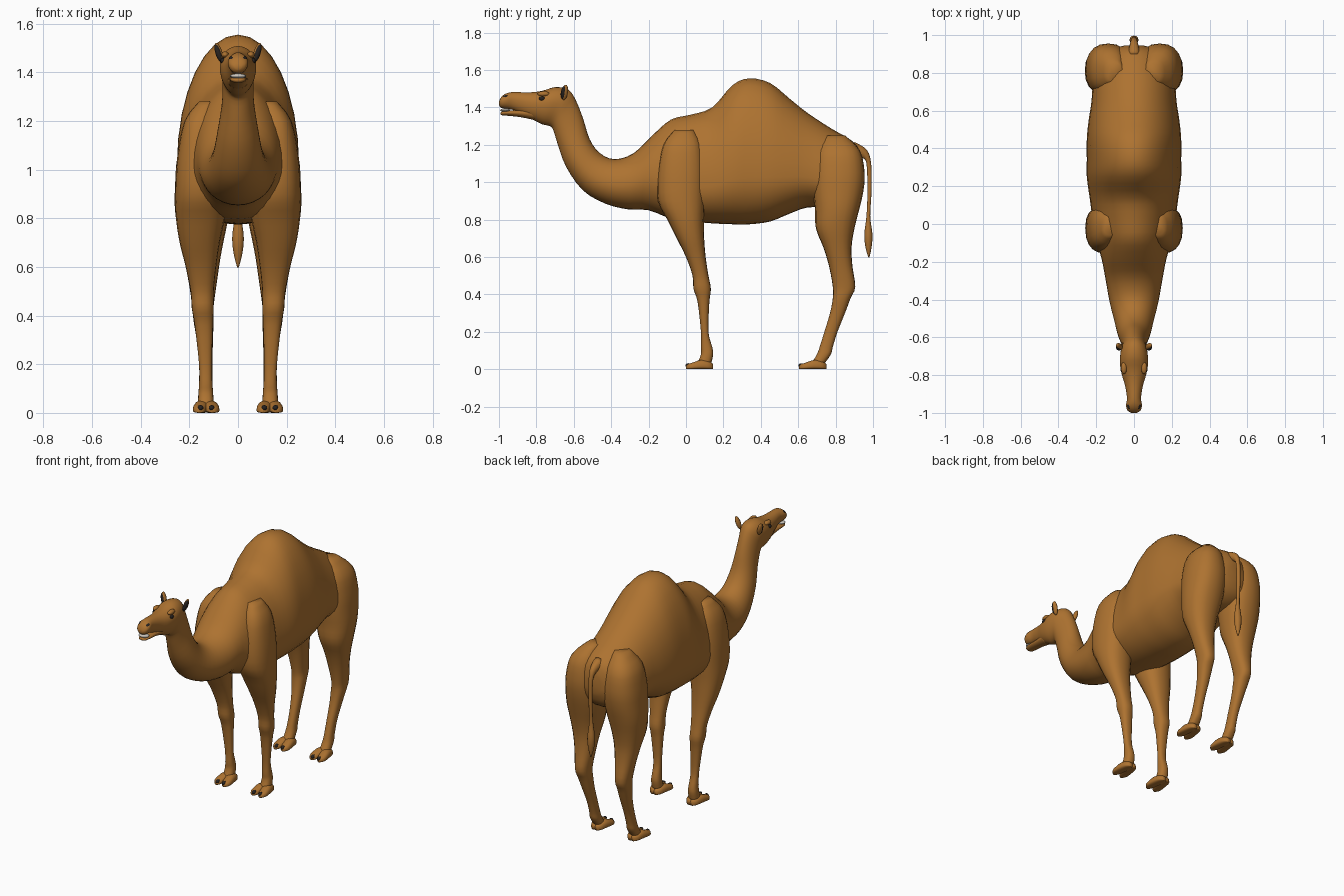
import bpy, bmesh, math
from mathutils import Vector, Matrix


def material(name, rgb):
    m = bpy.data.materials.new(name)
    m.diffuse_color = (*rgb, 1)
    return m


FUR = material("fur", (0.42, 0.17, 0.03))
DARK = material("dark", (0.02, 0.016, 0.014))
PALE = material("pale", (0.6, 0.56, 0.5))


def finish(name, bm, mat):
    bmesh.ops.recalc_face_normals(bm, faces=bm.faces)
    me = bpy.data.meshes.new(name)
    bm.to_mesh(me)
    bm.free()
    me.materials.append(mat)
    for p in me.polygons:
        p.use_smooth = True
    ob = bpy.data.objects.new(name, me)
    bpy.context.collection.objects.link(ob)
    return ob


def catmull(a, b, c, d, t):
    return [0.5 * (2 * q + (r - p) * t + (2 * p - 5 * q + 4 * r - s) * t * t
                   + (3 * q - p - 3 * r + s) * t ** 3) for p, q, r, s in zip(a, b, c, d)]


def loft(name, rings, mat=FUR, n=24, power=1.0, steps=3):
    """Ring = (top y, top z, bottom y, bottom z, half width, centre x, height of widest point 0..1)."""
    fine = []
    for i in range(len(rings) - 1):
        a, d = rings[max(i - 1, 0)], rings[min(i + 2, len(rings) - 1)]
        fine += [catmull(a, rings[i], rings[i + 1], d, k / steps) for k in range(steps)]
    fine.append(rings[-1])
    bm = bmesh.new()
    loops = []
    for yt, zt, yb, zb, w, cx, f in fine:
        top, bot = Vector((cx, yt, zt)), Vector((cx, yb, zb))
        mid = bot.lerp(top, f)
        loop = []
        for k in range(n):
            a = 2 * math.pi * k / n
            c, s = [math.copysign(abs(v) ** power, v) for v in (math.cos(a), math.sin(a))]
            loop.append(bm.verts.new(mid + Vector((w * c, 0, 0)) + abs(s) * ((top if s > 0 else bot) - mid)))
        loops.append(loop)
    for p, q in zip(loops, loops[1:]):
        for k in range(n):
            bm.faces.new((p[k], p[(k + 1) % n], q[(k + 1) % n], q[k]))
    bm.faces.new(loops[0])
    bm.faces.new(loops[-1])
    return finish(name, bm, mat)


def blob(name, loc, radii, mat=FUR, rot=(0, 0, 0)):
    bm = bmesh.new()
    bmesh.ops.create_uvsphere(bm, u_segments=16, v_segments=10, radius=1)
    ob = finish(name, bm, mat)
    ob.location, ob.scale, ob.rotation_euler = loc, radii, rot
    return ob


# Trunk with hump: y, top, bottom, half width
trunk = [(.945, 1.12, 1.0, .05), (.92, 1.19, .93, .13), (.86, 1.24, .88, .19),
         (.78, 1.285, .865, .215), (.65, 1.37, .865, .225), (.55, 1.45, .83, .24),
         (.45, 1.53, .79, .25), (.34, 1.555, .775, .25), (.25, 1.52, .775, .25),
         (.14, 1.40, .78, .235), (.03, 1.362, .79, .22), (-.08, 1.335, .805, .2)]
# Neck and head: top y z, bottom y z, half width
neck = [(-.18, 1.25, -.2, .85, .17), (-.28, 1.155, -.31, .855, .15),
        (-.38, 1.123, -.43, .885, .13), (-.46, 1.155, -.55, .955, .105),
        (-.515, 1.23, -.64, 1.08, .085), (-.55, 1.34, -.685, 1.2, .067),
        (-.59, 1.44, -.71, 1.28, .064)]
head = [(-.63, 1.495, -.73, 1.30, .07), (-.70, 1.508, -.77, 1.31, .075),
        (-.77, 1.488, -.82, 1.335, .066), (-.84, 1.48, -.87, 1.36, .048),
        (-.92, 1.482, -.92, 1.385, .037), (-.96, 1.475, -.96, 1.393, .042),
        (-.988, 1.455, -.988, 1.398, .034), (-1.0, 1.43, -1.0, 1.412, .014)]
loft("body_neck_and_head",
     [(y, t, y, b, w, 0, .32) for y, t, b, w in trunk]
     + [(*r, 0, .45) for r in neck] + [(*r, 0, .58) for r in head], n=32)

# Lower jaw and pale lip
loft("lower_jaw", [(y, t, y, b, w, 0, .6) for y, t, b, w in [
    (-.80, 1.39, 1.33, .045), (-.88, 1.387, 1.347, .036), (-.95, 1.383, 1.355, .034),
    (-.982, 1.378, 1.357, .027), (-.992, 1.371, 1.363, .012)]])
blob("lip", (0, -.967, 1.385), (.034, .027, .01), PALE)

# Tail with tuft
loft("tail", [(*r, 0, .5) for r in [
    (.90, 1.215, .89, 1.15, .035), (.965, 1.175, .94, 1.13, .022), (.99, 1.10, .965, 1.10, .014),
    (.992, .95, .97, .95, .012), (.985, .82, .965, .82, .013), (.997, .72, .953, .72, .024),
    (.992, .65, .96, .65, .017), (.98, .597, .975, .597, .003)]], n=12)

# Legs: z, front y, back y, inner x, outer x
front_leg = [(1.28, -.06, .04, .09, .16), (1.2, -.12, .08, .08, .22), (1.05, -.15, .10, .06, .25),
             (.9, -.15, .10, .05, .258), (.8, -.10, .095, .055, .255), (.7, -.05, .097, .075, .24),
             (.6, 0, .105, .09, .215), (.5, .035, .12, .1, .195), (.43, .04, .133, .1, .19),
             (.36, .062, .125, .103, .178), (.2, .08, .12, .108, .16), (.12, .08, .14, .105, .16),
             (.08, .08, .145, .102, .163), (.03, .06, .135, .1, .165)]
hind_leg = [(1.25, .75, .85, .06, .14), (1.17, .70, .93, .04, .22), (1.05, .68, .955, .02, .25),
            (.95, .68, .948, .02, .258), (.85, .69, .925, .03, .26), (.75, .695, .90, .05, .248),
            (.65, .735, .885, .07, .226), (.55, .765, .89, .085, .205), (.44, .785, .905, .1, .188),
            (.38, .785, .88, .1, .183), (.3, .77, .85, .103, .17), (.2, .74, .81, .105, .16),
            (.12, .715, .785, .105, .16), (.08, .70, .775, .102, .163), (.03, .67, .74, .1, .165)]
# Toe: y behind the tip, top, half width, splay
toe = [(.145, .028, .012, .4), (.125, .042, .026, .55), (.08, .05, .031, .75),
       (.03, .034, .028, 1), (.008, .026, .018, 1), (0, .016, .006, 1)]

for side, s in (("left", 1), ("right", -1)):
    for part, rows, y0 in (("front", front_leg, 0), ("hind", hind_leg, .605)):
        loft(f"{part}_leg_{side}",
             [(a, z, b, z, (x1 - x0) / 2, s * (x0 + x1) / 2, .5) for z, a, b, x0, x1 in rows],
             n=20, power=.85)
        for i, dx in enumerate((-.027, .027)):
            loft(f"{part}_toe_{side}_{i + 1}",
                 [(y0 + y, t, y0 + y, 0, w, s * .131 + dx * k, .3) for y, t, w, k in toe],
                 n=14, power=.8)
            blob(f"{part}_claw_{side}_{i + 1}", (s * .131 + dx * .85, y0 + .012, .02),
                 (.012, .016, .012), DARK)
    # Face details
    blob(f"eye_{side}", (s * .062, -.77, 1.447), (.01, .016, .012), DARK)
    blob(f"brow_{side}", (s * .053, -.762, 1.472), (.016, .032, .014))
    blob(f"nostril_{side}", (s * .024, -.968, 1.459), (.012, .017, .005), DARK, (.35, s * .5, s * -.3))
    blob(f"ear_{side}", (s * .078, -.648, 1.48), (.014, .017, .043), FUR, (-.15, s * .3, 0))
    blob(f"ear_inside_{side}", (s * .081, -.655, 1.48), (.012, .014, .037), DARK, (-.15, s * .3, 0))
